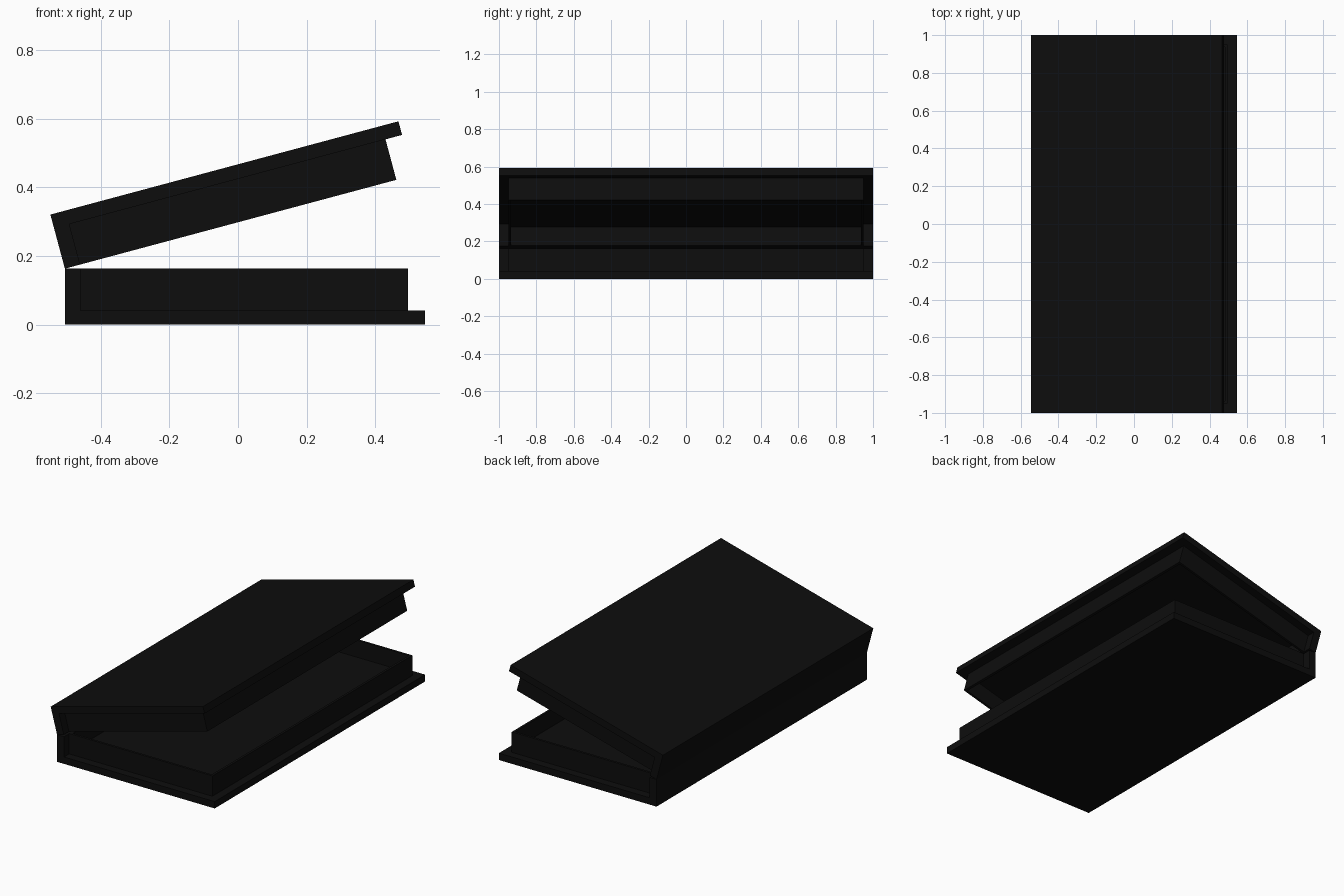
import bpy, bmesh, math
from mathutils import Matrix, Vector

if "Cube" in bpy.data.objects:
    bpy.data.objects.remove(bpy.data.objects["Cube"])

# Main dimensions of one half of the case
HINGE_X, END_X = -0.504, 0.545
H = 0.163          # height of one half
COVER = 0.041      # cover and spine thickness
LIP = 0.05         # cover overhang past the tray
WALL = 0.02        # tray wall thickness
TILT = math.radians(15)

black = bpy.data.materials.new("near_black")
black.diffuse_color = (0.004, 0.004, 0.004, 1)
black.use_nodes = True
black.node_tree.nodes["Principled BSDF"].inputs["Base Color"].default_value = black.diffuse_color


def make(name, bm, lid):
    """Finish a part; lid parts are flipped over and tilted about the hinge."""
    if lid:
        hinge = Vector((HINGE_X, 0, H))
        flip = Matrix.Translation((0, 0, 2 * H)) @ Matrix.Scale(-1, 4, (0, 0, 1))
        tilt = (Matrix.Translation(hinge) @ Matrix.Rotation(-TILT, 4, 'Y')
                @ Matrix.Translation(-hinge))
        bm.transform(tilt @ flip)
    bmesh.ops.recalc_face_normals(bm, faces=bm.faces)
    me = bpy.data.meshes.new(name)
    bm.to_mesh(me)
    bm.free()
    me.materials.append(black)
    ob = bpy.data.objects.new(name, me)
    bpy.context.collection.objects.link(ob)


def cover(name, lid):
    """L-shaped cover with spine, extruded along y."""
    sx = HINGE_X + 0.046
    profile = [(HINGE_X, 0), (END_X, 0), (END_X, COVER),
               (sx, COVER), (sx, H), (HINGE_X, H)]
    bm = bmesh.new()
    face = bm.faces.new([bm.verts.new((x, -1, z)) for x, z in profile])
    ext = bmesh.ops.extrude_face_region(bm, geom=[face])["geom"]
    bmesh.ops.translate(bm, vec=(0, 2, 0),
                        verts=[v for v in ext if isinstance(v, bmesh.types.BMVert)])
    make(name, bm, lid)


def tray(name, lid):
    """Open box inset from the cover edges."""
    x0, x1, z0 = HINGE_X + 0.046, END_X - LIP, COVER
    bm = bmesh.new()
    bmesh.ops.create_cube(bm, size=1)
    bmesh.ops.scale(bm, vec=(x1 - x0, 2 - 2 * LIP, H - z0), verts=bm.verts)
    bmesh.ops.translate(bm, vec=((x0 + x1) / 2, 0, (z0 + H) / 2), verts=bm.verts)
    bm.normal_update()
    top = [f for f in bm.faces if f.normal.z > 0.9]
    bmesh.ops.inset_region(bm, faces=top, thickness=WALL)
    ext = bmesh.ops.extrude_face_region(bm, geom=top)["geom"]
    bmesh.ops.delete(bm, geom=[f for f in top if f.is_valid], context='FACES_ONLY')
    bmesh.ops.translate(bm, vec=(0, 0, -(H - z0 - WALL)),
                        verts=[v for v in ext if isinstance(v, bmesh.types.BMVert)])
    make(name, bm, lid)


# Lower half, then the opened lid
for half, lid in (("lower", False), ("upper", True)):
    cover(half + "_cover", lid)
    tray(half + "_tray", lid)
